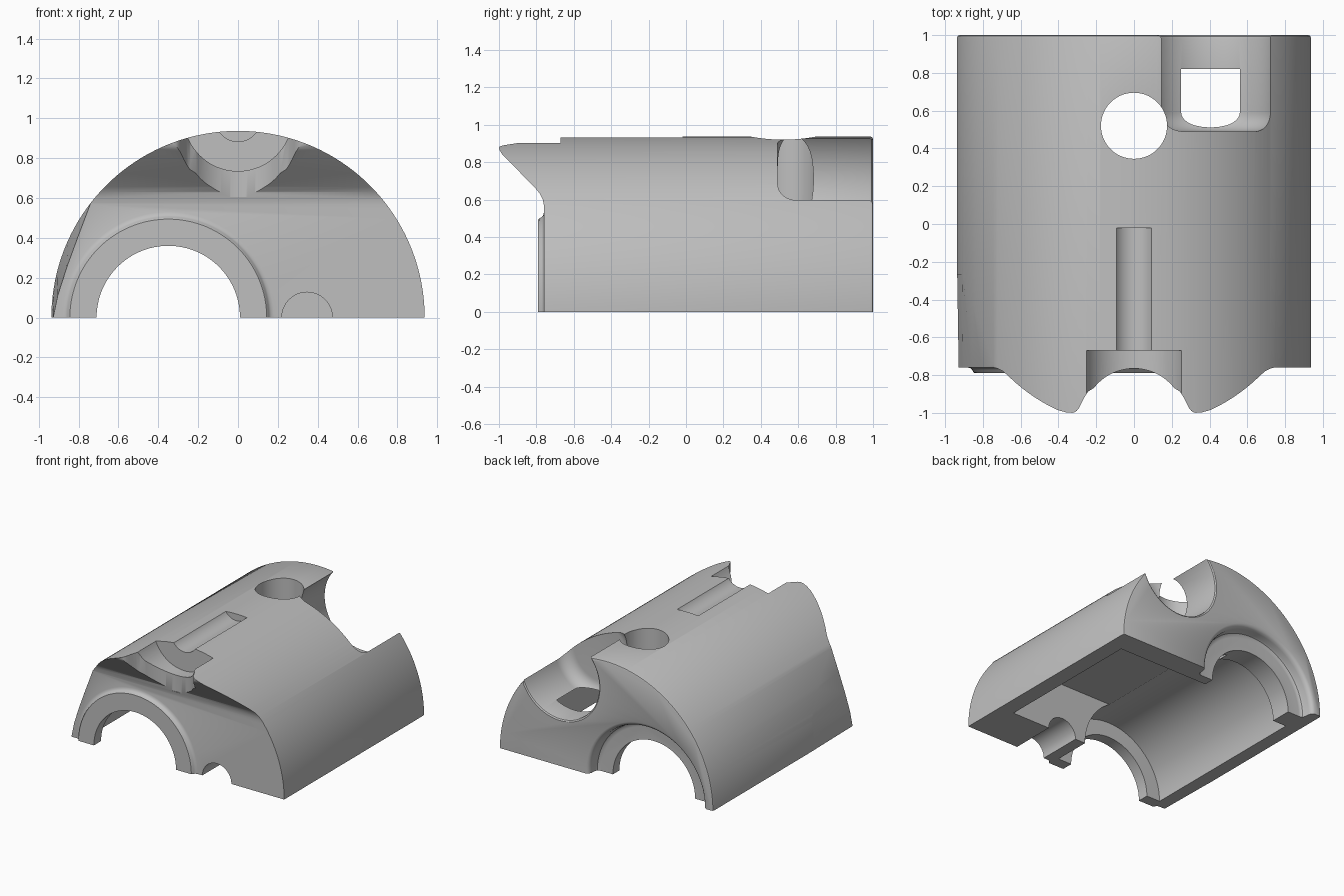
import bpy, bmesh
from math import sin, cos, pi, radians

old = bpy.data.objects.get("Cube")
if old:
    bpy.data.objects.remove(old, do_unlink=True)

grey = bpy.data.materials.new("plain_grey")
grey.use_nodes = True
COLOUR = (0.52, 0.52, 0.52, 1)
grey.diffuse_color = COLOUR
grey.node_tree.nodes["Principled BSDF"].inputs["Base Color"].default_value = COLOUR


def finish(name, bm):
    bmesh.ops.recalc_face_normals(bm, faces=bm.faces)
    mesh = bpy.data.meshes.new(name)
    bm.to_mesh(mesh)
    bm.free()
    mesh.materials.append(grey)
    obj = bpy.data.objects.new(name, mesh)
    bpy.context.collection.objects.link(obj)
    return obj


def loft(name, rings):
    """Closed solid through rings with equal point counts."""
    bm = bmesh.new()
    loops = [[bm.verts.new(p) for p in ring] for ring in rings]
    n = len(loops[0])
    for a, b in zip(loops, loops[1:]):
        for i in range(n):
            j = (i + 1) % n
            bm.faces.new((a[i], a[j], b[j], b[i]))
    bm.faces.new(loops[0])
    bm.faces.new(loops[-1])
    return finish(name, bm)


def turned(name, x, z, profile, half=False, steps=96):
    """Solid turned about a front-to-back axis; profile is (y, radius)."""
    angles = [pi * i / steps if half else 2 * pi * i / steps
              for i in range(steps + (1 if half else 0))]
    return loft(name, [[(x + r * cos(a), y, z + r * sin(a)) for a in angles]
                       for y, r in profile])


def prism(name, outline, low, high, axis):
    """Outline extruded along x or z."""
    if axis == "x":
        return loft(name, [[(h, u, v) for u, v in outline] for h in (low, high)])
    return loft(name, [[(u, v, h) for u, v in outline] for h in (low, high)])


def box(name, low, high):
    bm = bmesh.new()
    bmesh.ops.create_cube(bm, size=1)
    for v in bm.verts:
        v.co = [(l + h) / 2 + c * (h - l) for l, h, c in zip(low, high, v.co)]
    return finish(name, bm)


def arc(x, y, r, start, end, steps=40):
    return [(x + r * cos(radians(start + (end - start) * i / steps)),
             y + r * sin(radians(start + (end - start) * i / steps)))
            for i in range(steps + 1)]


# Half-round body with a softened back rim
R = 0.937
body = turned("half_round_housing", 0, 0,
              [(-1.15, R), (0.985, R), (0.996, R - 0.004), (1, R - 0.014)], half=True)


def combine(tool, operation="DIFFERENCE"):
    tool.hide_render = True
    mod = body.modifiers.new(tool.name, "BOOLEAN")
    mod.operation = operation
    mod.solver = "EXACT"
    mod.object = tool
    bpy.context.view_layer.objects.active = body
    bpy.ops.object.modifier_apply(modifier=mod.name)
    bpy.data.objects.remove(tool, do_unlink=True)


# Front face with the undercut overhang
combine(prism("front_undercut", [
    (-0.76, -0.2), (-0.76, 0.57), (-0.766, 0.6), (-0.78, 0.63), (-0.8, 0.655),
    (-0.985, 0.845), (-0.997, 0.865), (-1, 0.88), (-0.99, 0.9),
    (-0.95, 1.2), (-1.3, 1.2), (-1.3, -0.2)], -1.2, 1.2, "x"))

# Upright scoop through the middle of the overhang, flaring smoothly to the tips
flare = [(0.33, -1.2), (0.33, -1.0), (0.315, -0.997), (0.302, -0.988), (0.292, -0.975),
         (0.283, -0.958), (0.272, -0.935), (0.258, -0.91), (0.243, -0.887)]
scoop = arc(0, -1.035, 0.27, 38, 142)
combine(prism("overhang_scoop",
              flare + scoop + [(-x, y) for x, y in reversed(flare)], 0.605, 1.3, "z"))

# Round seat at the front and the shallow groove behind it
combine(turned("front_seat", 0, 1.007, [(-1.3, 0.272), (-0.67, 0.272)]))
combine(turned("top_groove", 0, 0.995, [(-0.8, 0.112), (-0.02, 0.112)]))

# Tapering relief on the right front corner
near = [(-0.72, 0.62), (-0.735, 0.585), (-0.805, 0.4), (-0.86, 0.25),
        (-0.905, 0.11), (-0.928, 0), (-0.94, -0.1)]
far = [(-0.84, 0.62), (-0.85, 0.585), (-0.874, 0.4), (-0.906, 0.25),
       (-0.927, 0.11), (-0.936, 0), (-0.94, -0.1)]
outer = [(-1.3, -0.1), (-1.3, 0.62)]
combine(loft("corner_relief", [[(x, y, z) for x, z in ring + outer]
                               for y, ring in ((-0.765, near), (-0.27, far))]))

# Raised collar on the front, matching recess on the back
BORE = -0.35
combine(turned("front_collar", BORE, 0,
               [(-0.7, 0.53), (-0.76, 0.53), (-0.764, 0.515), (-0.772, 0.506),
                (-0.785, 0.5), (-0.79, 0.494)], half=True), "UNION")
combine(turned("back_recess", BORE, 0,
               [(1.1, 0.53), (1, 0.53), (0.994, 0.516), (0.984, 0.507), (0.965, 0.5),
                (0.925, 0.497), (0.91, 0.49), (0.902, 0.477), (0.9, 0.46)]))

# Long bore and its wider chamber
combine(turned("bore", BORE, 0, [(-1.2, 0.36), (1.2, 0.36)]))
combine(turned("chamber", BORE, 0, [(-0.7, 0.48), (0.73, 0.48)]))

# Round-bottomed notch in the back, filleted at its inner end
NOTCH = 0.337
rounded_end = [(0.59 - 0.1 * cos(radians(a)), NOTCH - 0.1 + 0.1 * sin(radians(a)))
               for a in range(0, 91, 10)]
combine(turned("back_notch", 0.405, 0.71,
               rounded_end + [(0.98, NOTCH), (0.993, NOTCH + 0.004),
                              (1, NOTCH + 0.014), (1.2, NOTCH + 0.014)]))

# Underside pocket, breaking into the notch floor, and the small front passage
combine(box("pocket", (-0.2, -0.4, -0.2), (0.81, 0.82, 0.411)))
combine(turned("small_passage", 0.347, 0, [(-1.2, 0.127), (-0.3, 0.127)], steps=64))

# Upright hole beside the notch
combine(prism("upright_hole", arc(0, 0.52, 0.175, 0, 354, 59), 0.05, 1.3, "z"))

# Smooth curved surfaces, sharp edges kept
for o in bpy.context.selected_objects:
    o.select_set(False)
body.select_set(True)
bpy.context.view_layer.objects.active = body
bpy.ops.object.shade_smooth_by_angle(angle=radians(30))
